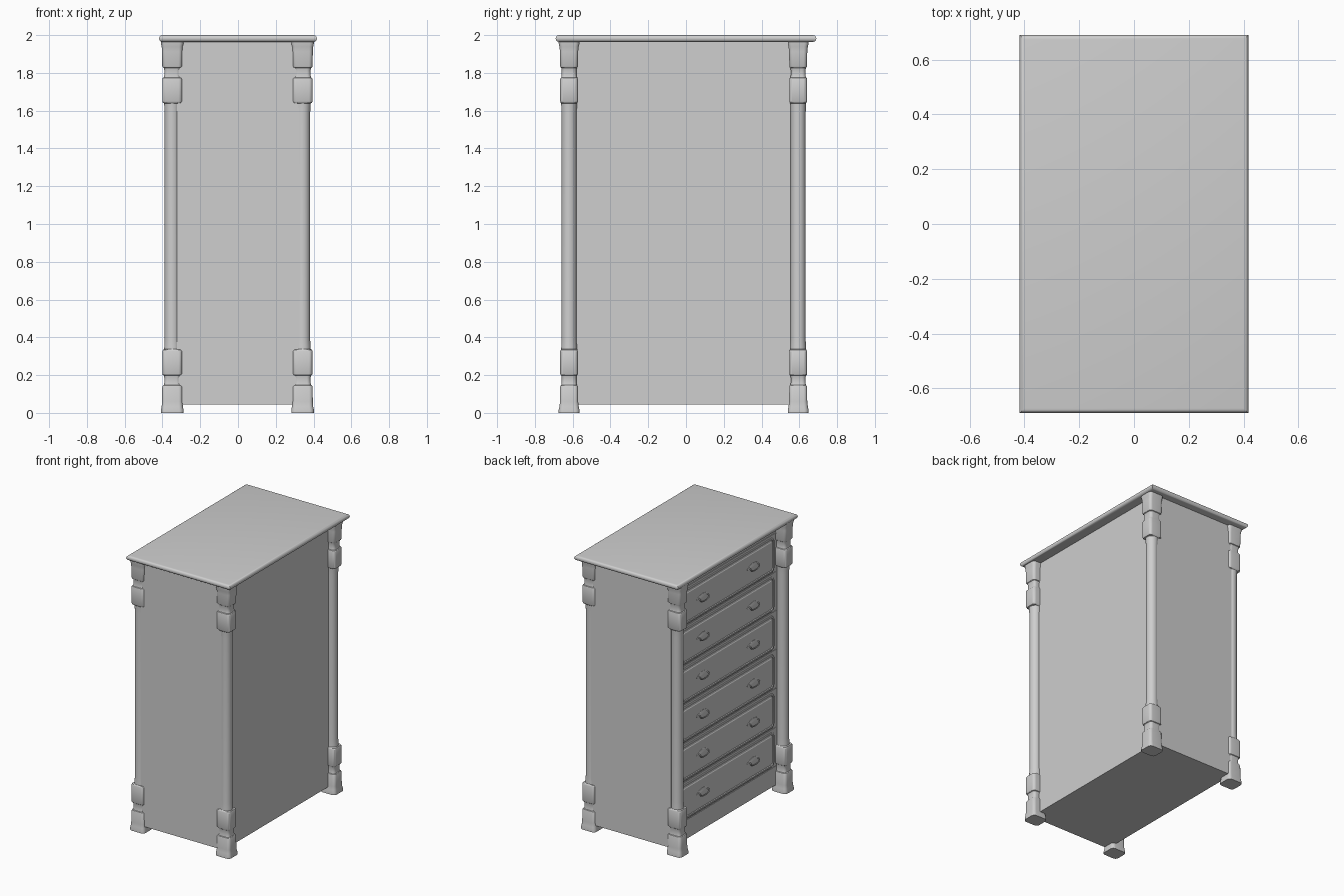
import bpy, bmesh, math
from mathutils import Vector

if "Cube" in bpy.data.objects:
    bpy.data.objects.remove(bpy.data.objects["Cube"], do_unlink=True)

grey = bpy.data.materials.new("plain grey")
grey.use_nodes = True
grey.diffuse_color = (0.62, 0.62, 0.62, 1)
grey.node_tree.nodes["Principled BSDF"].inputs["Base Color"].default_value = (0.62, 0.62, 0.62, 1)


def add(name, mesh, loc=(0, 0, 0)):
    ob = bpy.data.objects.new(name, mesh)
    bpy.context.collection.objects.link(ob)
    ob.location = loc
    if not mesh.materials:
        mesh.materials.append(grey)
    return ob


def smooth(ob, angle=30):
    bpy.ops.object.select_all(action='DESELECT')
    ob.select_set(True)
    bpy.context.view_layer.objects.active = ob
    bpy.ops.object.shade_smooth_by_angle(angle=math.radians(angle))


def loft(name, rings):
    """Skin a stack of equal-length rings and cap both ends."""
    bm = bmesh.new()
    rows = [[bm.verts.new(p) for p in ring] for ring in rings]
    n = len(rows[0])
    for a, b in zip(rows, rows[1:]):
        for i in range(n):
            j = (i + 1) % n
            bm.faces.new((a[i], a[j], b[j], b[i]))
    bm.faces.new(rows[0][::-1])
    bm.faces.new(rows[-1])
    bmesh.ops.recalc_face_normals(bm, faces=bm.faces)
    mesh = bpy.data.meshes.new(name)
    bm.to_mesh(mesh)
    bm.free()
    return mesh


def box(name, lo, hi):
    bm = bmesh.new()
    bmesh.ops.create_cube(bm, size=1)
    lo, hi = Vector(lo), Vector(hi)
    for v in bm.verts:
        v.co = Vector([(l + h) / 2 + c * (h - l) for l, h, c in zip(lo, hi, v.co)])
    mesh = bpy.data.meshes.new(name)
    bm.to_mesh(mesh)
    bm.free()
    return add(name, mesh)


def rounded(w, h, r, steps=5):
    """Rounded rectangle outline with half sizes w, h."""
    pts = []
    for k, (sx, sy) in enumerate(((1, 1), (-1, 1), (-1, -1), (1, -1))):
        for s in range(steps + 1):
            a = math.pi / 2 * (k + s / steps)
            pts.append((sx * (w - r) + r * math.cos(a), sy * (h - r) + r * math.sin(a)))
    return pts


# Carcass
FACE, MID_Y = -0.322, -0.012
box("cabinet_body", (FACE, -0.655, 0.045), (0.342, 0.63, 1.97))

# Top with a half-round edge and mitred corners
R = 0.018
slab = []
for k in range(9):
    a = math.pi * (k / 8 - 0.5)
    w, h, z = 0.4 + R * math.cos(a), 0.672 + R * math.cos(a), 2 - R + R * math.sin(a)
    slab.append([(w, h, z), (-w, h, z), (-w, -h, z), (w, -h, z)])
smooth(add("top_slab", loft("top_slab", slab)))

# Corner posts: square blocks, necks and a turned column, listed up to mid height
# (z, half width x, half width y, corner radius)
half = [
    (0.000, 0.060, 0.055, 0.024), (0.016, 0.060, 0.055, 0.024),
    (0.034, 0.056, 0.051, 0.022), (0.060, 0.054, 0.048, 0.020),
    (0.138, 0.053, 0.047, 0.020), (0.144, 0.050, 0.045, 0.020),
    (0.147, 0.045, 0.041, 0.020), (0.160, 0.042, 0.039, 0.020),
    (0.186, 0.042, 0.039, 0.020), (0.198, 0.045, 0.041, 0.020),
    (0.201, 0.050, 0.045, 0.020), (0.207, 0.053, 0.047, 0.020),
    (0.326, 0.053, 0.047, 0.020), (0.334, 0.049, 0.044, 0.020),
    (0.337, 0.043, 0.042, 0.041), (0.355, 0.042, 0.041, 0.040),
    (0.390, 0.040, 0.0395, 0.039),
]
sections = half + [(1.972 - z * 0.99, w, h, r) for z, w, h, r in reversed(half)]
post = loft("post", [[(x, y, z) for x, y in rounded(w, h, r, 6)] for z, w, h, r in sections])
for side, x in (("right", -0.348), ("left", 0.342)):
    for end, y in (("front", -0.619), ("back", 0.594)):
        smooth(add(f"{end}_{side}_post", post, (x, y, 0)))

# Drawer front: low rim, fine groove and flat field (depth, inset)
steps = [(-0.005, 0), (0.006, 0), (0.009, 0.004), (0.009, 0.014), (0.004, 0.018),
         (0.004, 0.023), (0.007, 0.028)]
drawer = loft("drawer_front", [
    [(-d, y, z) for y, z in rounded(0.535 - i, 0.125 - i, max(0.028 - i * 0.6, 0.008))]
    for d, i in steps])

# Pull: oval back plate and a thin bail
plate = loft("pull_plate", [
    [(-d, w * math.cos(a), h * math.sin(a) * (1 - 0.35 * math.cos(2 * a)))
     for a in [math.tau * k / 24 for k in range(24)]]
    for d, w, h in ((0, 0.070, 0.020), (0.002, 0.070, 0.020), (0.004, 0.064, 0.016))])

curve = bpy.data.curves.new("bail_path", 'CURVE')
curve.dimensions = '3D'
curve.bevel_depth = 0.004
curve.bevel_resolution = 2
curve.use_fill_caps = True
curve.resolution_u = 6
path = curve.splines.new('NURBS')
points = [(0, -0.048, 0.004), (-0.014, -0.050, 0.004), (-0.018, -0.048, -0.014),
          (-0.018, -0.020, -0.022), (-0.018, 0.020, -0.022), (-0.018, 0.048, -0.014),
          (-0.014, 0.050, 0.004), (0, 0.048, 0.004)]
path.points.add(len(points) - 1)
for p, co in zip(path.points, points):
    p.co = (*co, 1)
path.use_endpoint_u = True
path.order_u = 3
helper = bpy.data.objects.new("bail_helper", curve)
bpy.context.collection.objects.link(helper)
bpy.context.view_layer.update()
bail = bpy.data.meshes.new_from_object(helper.evaluated_get(bpy.context.evaluated_depsgraph_get()))
bpy.data.objects.remove(helper, do_unlink=True)

# Six drawers with two pulls each, and slim rails between them
TOP_Z, PITCH = 1.737, 0.283
for i in range(6):
    z = TOP_Z - i * PITCH
    smooth(add(f"drawer_front_{i + 1}", drawer, (FACE, MID_Y, z)), 25)
    for side, y in (("front", -0.29), ("back", 0.29)):
        smooth(add(f"pull_plate_{i + 1}_{side}", plate, (FACE - 0.007, MID_Y + y, z + 0.005)))
        smooth(add(f"pull_bail_{i + 1}_{side}", bail, (FACE - 0.008, MID_Y + y, z + 0.005)))
for i in range(7):
    z = TOP_Z + PITCH / 2 - i * PITCH
    box(f"drawer_rail_{i + 1}", (FACE - 0.004, MID_Y - 0.56, z - 0.005),
        (FACE + 0.005, MID_Y + 0.56, z + 0.005))
